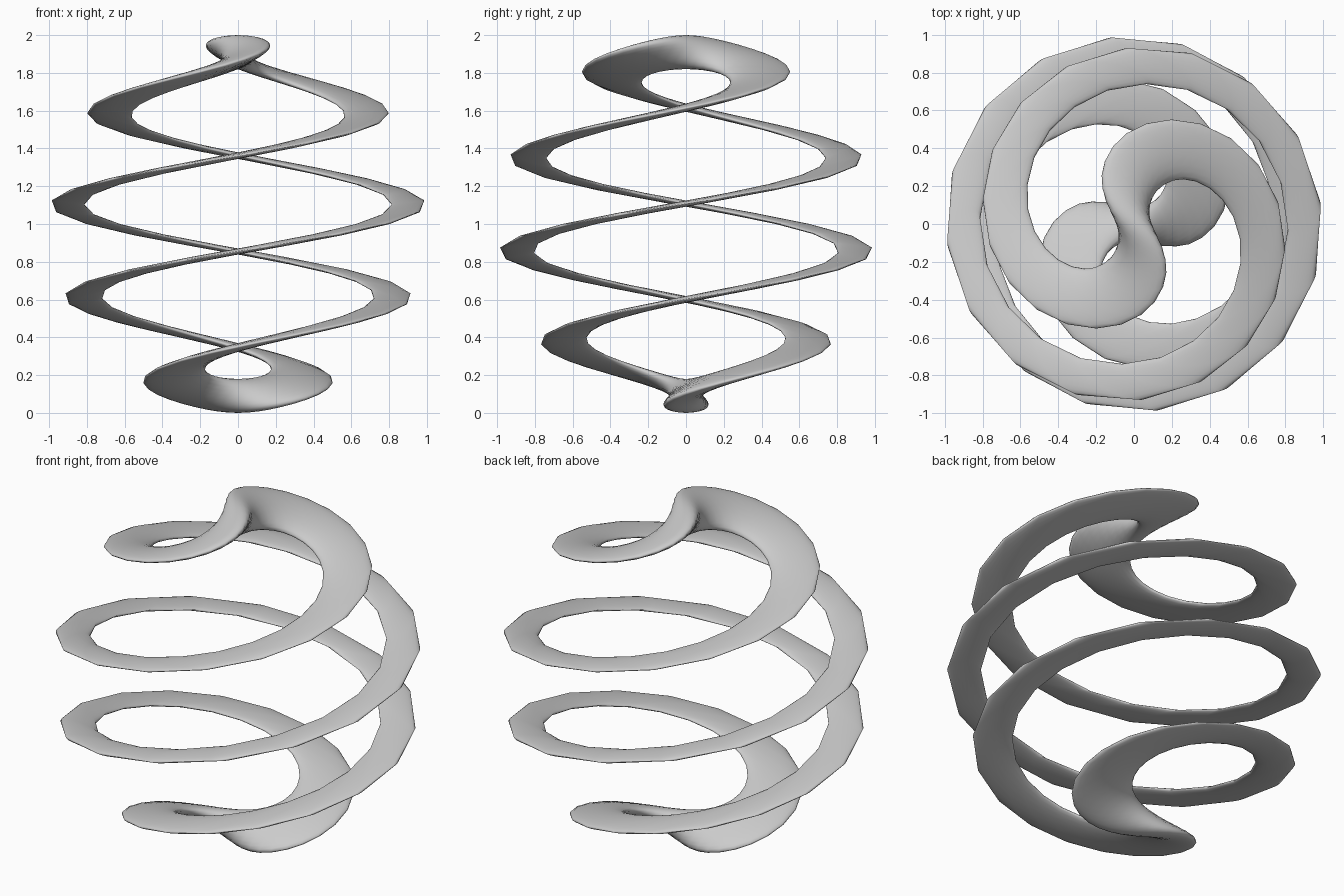
import bpy, math

if "Cube" in bpy.data.objects:
    bpy.data.objects.remove(bpy.data.objects["Cube"])

MAJOR, MINOR = 0.91, 0.09      # ring and tube radii
PITCH, Z_ALIGN = 1.014, 1.108  # height per full turn, height where the ring lies along x

# Upright round ring
bpy.ops.mesh.primitive_torus_add(major_segments=100, minor_segments=24,
                                 major_radius=MAJOR, minor_radius=MINOR)
ring = bpy.context.object
ring.name = "twisted_ring"

# Stand it up in the xz plane on the floor, then twist it around the vertical axis
for v in ring.data.vertices:
    x, y, z = v.co.x, -v.co.z, v.co.y + MAJOR + MINOR
    a = 2 * math.pi * (z - Z_ALIGN) / PITCH
    v.co = (x * math.cos(a) - y * math.sin(a),
            x * math.sin(a) + y * math.cos(a), z)
ring.data.update()

bpy.ops.object.shade_smooth()
